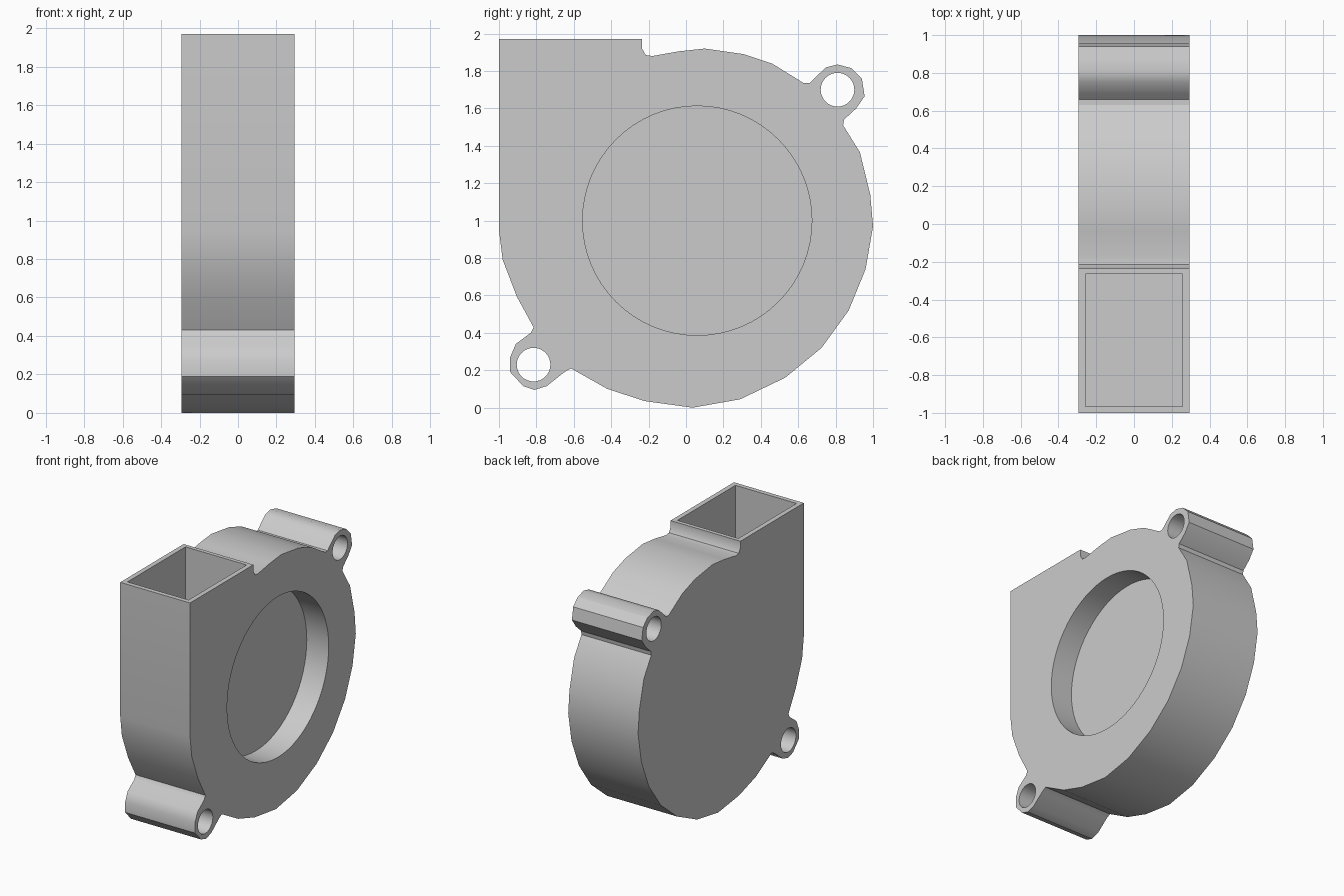
import bpy
import bmesh
import math
from mathutils import Matrix, Vector

cube = bpy.data.objects.get("Cube")
if cube:
    bpy.data.objects.remove(cube, do_unlink=True)

HALF = 0.295      # half the housing thickness
TOP = 1.97        # height of the outlet rim

grey = bpy.data.materials.new("light grey plastic")
grey.use_nodes = True
colour = (0.6, 0.6, 0.6, 1.0)
grey.diffuse_color = colour
grey.node_tree.nodes["Principled BSDF"].inputs["Base Color"].default_value = colour


def make_object(name, bm):
    """Turn a bmesh into a linked object with the housing material."""
    bmesh.ops.recalc_face_normals(bm, faces=bm.faces)
    mesh = bpy.data.meshes.new(name)
    bm.to_mesh(mesh)
    bm.free()
    mesh.materials.append(grey)
    obj = bpy.data.objects.new(name, mesh)
    bpy.context.collection.objects.link(obj)
    return obj


def extruded_profile(name, outline):
    """Extrude a closed (y, z) outline across the thickness."""
    bm = bmesh.new()
    face = bm.faces.new([bm.verts.new((-HALF, y, z)) for y, z in outline])
    extruded = bmesh.ops.extrude_face_region(bm, geom=[face])
    moved = [v for v in extruded["geom"] if isinstance(v, bmesh.types.BMVert)]
    bmesh.ops.translate(bm, verts=moved, vec=(2 * HALF, 0, 0))
    return make_object(name, bm)


def cylinder_cutter(name, y, z, radius, x_min, x_max, sides):
    bm = bmesh.new()
    place = Matrix.Translation(((x_min + x_max) / 2, y, z)) @ Matrix.Rotation(math.pi / 2, 4, "Y")
    bmesh.ops.create_cone(bm, cap_ends=True, segments=sides, radius1=radius,
                          radius2=radius, depth=x_max - x_min, matrix=place)
    return make_object(name, bm)


def box_cutter(name, low, high):
    low, high = Vector(low), Vector(high)
    bm = bmesh.new()
    place = Matrix.Translation((low + high) / 2) @ Matrix.Diagonal((*(high - low), 1))
    bmesh.ops.create_cube(bm, size=1, matrix=place)
    return make_object(name, bm)


def cut(target, cutter):
    """Subtract the cutter from the target and discard it."""
    cutter.hide_render = True
    mod = target.modifiers.new(cutter.name, "BOOLEAN")
    mod.operation = "DIFFERENCE"
    mod.solver = "EXACT"
    mod.object = cutter
    bpy.context.view_layer.objects.active = target
    bpy.ops.object.modifier_apply(modifier=mod.name)
    bpy.data.objects.remove(cutter, do_unlink=True)


# Outline sections of the blower housing, clockwise from the outlet
outlet = [(-1, TOP), (-0.235, TOP), (-0.235, 1.92), (-0.215, 1.885), (-0.18, 1.88)]
upper_scroll = [(-0.04, 1.905), (0.1, 1.92), (0.31, 1.89), (0.46, 1.84), (0.63, 1.735)]
upper_lug = [(0.66, 1.735), (0.69, 1.765), (0.75, 1.82), (0.81, 1.835), (0.885, 1.815),
             (0.94, 1.76), (0.955, 1.665), (0.91, 1.6), (0.845, 1.54), (0.84, 1.51)]
lower_scroll = [(0.93, 1.365), (0.985, 1.14), (1, 0.97), (0.96, 0.74), (0.87, 0.52),
                (0.725, 0.32), (0.53, 0.16), (0.29, 0.045), (0.035, 0),
                (-0.22, 0.035), (-0.42, 0.1), (-0.615, 0.21)]
lower_lug = [(-0.65, 0.19), (-0.745, 0.115), (-0.81, 0.095), (-0.87, 0.115), (-0.94, 0.19),
             (-0.94, 0.27), (-0.91, 0.34), (-0.83, 0.4), (-0.815, 0.43)]
front_wall = [(-0.905, 0.595), (-0.98, 0.79), (-1, 0.95)]

housing = extruded_profile(
    "blower_housing",
    outlet + upper_scroll + upper_lug + lower_scroll + lower_lug + front_wall)

# Round intake recess on the left face
cut(housing, cylinder_cutter("intake_recess", 0.06, 1, 0.613, HALF - 0.185, HALF + 0.1, 64))

# Screw holes through both lugs
for hole_y, hole_z in ((0.81, 1.7), (-0.815, 0.23)):
    cut(housing, cylinder_cutter("screw_hole", hole_y, hole_z, 0.09, -1, 1, 32))

# Rectangular outlet duct, open at the top
cut(housing, box_cutter("outlet_duct", (-0.258, -0.965, 1.55), (0.258, -0.265, TOP + 0.1)))

# Smooth curved walls, sharp rims
bpy.ops.object.select_all(action="DESELECT")
housing.select_set(True)
bpy.context.view_layer.objects.active = housing
bpy.ops.object.shade_smooth_by_angle(angle=math.radians(30))
